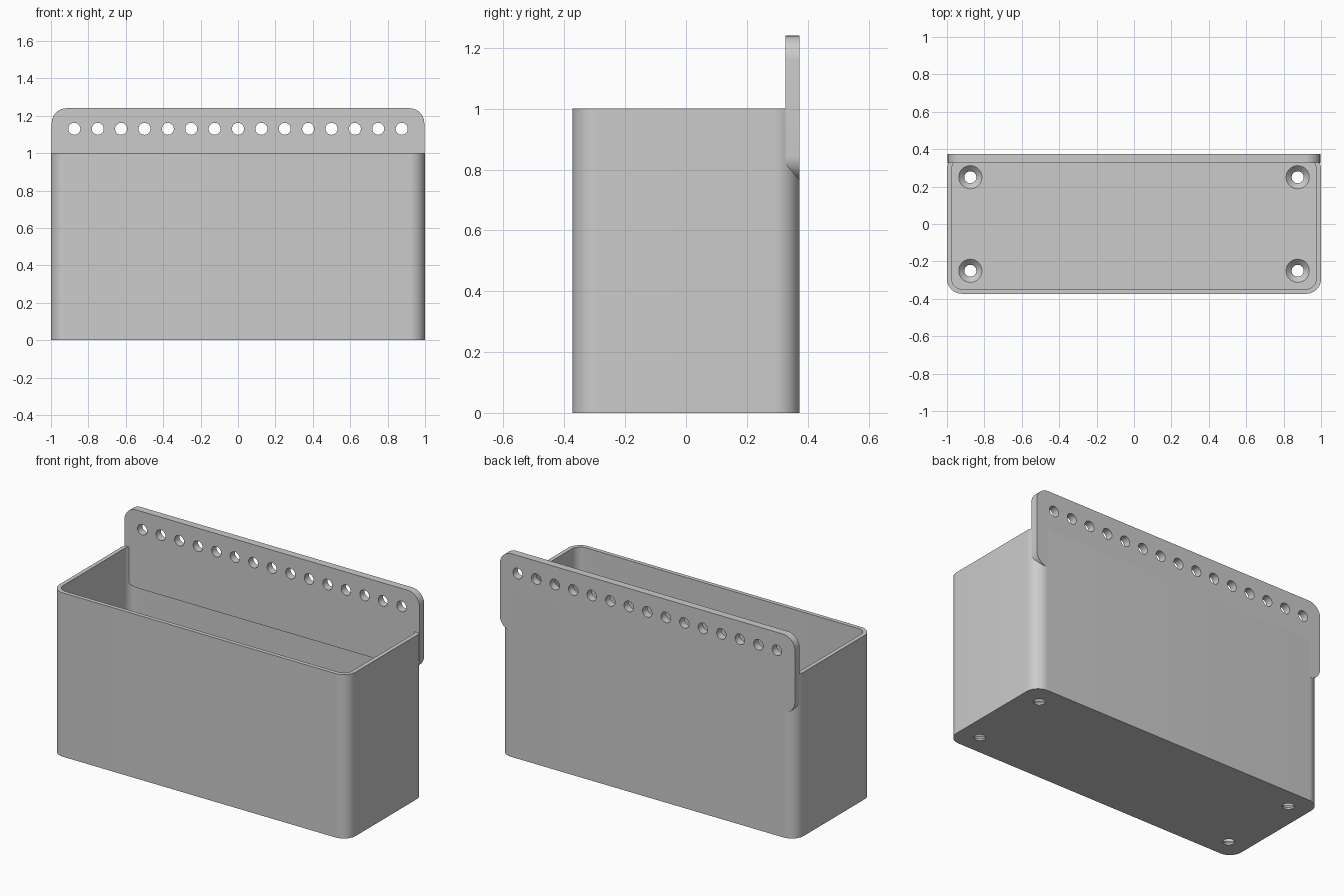
import bpy
import bmesh
from math import cos, sin, pi, radians
from mathutils import Matrix

cube = bpy.data.objects.get("Cube")
if cube:
    bpy.data.objects.remove(cube, do_unlink=True)

HALF_X, HALF_Y, BOX_H = 1.0, 0.373, 1.0
WALL, FLOOR, RADIUS = 0.025, 0.04, 0.08
PLATE_FRONT, PLATE_LOW, PLATE_TOP = 0.327, 0.765, 1.24
HOLE_R, SINK_R = 0.032, 0.062

grey = bpy.data.materials.new("light grey plastic")
grey.use_nodes = True
colour = (0.6, 0.6, 0.6, 1)
grey.diffuse_color = colour
grey.node_tree.nodes["Principled BSDF"].inputs["Base Color"].default_value = colour


def make_object(name, bm):
    bmesh.ops.recalc_face_normals(bm, faces=bm.faces)
    mesh = bpy.data.meshes.new(name)
    bm.to_mesh(mesh)
    bm.free()
    mesh.materials.append(grey)
    obj = bpy.data.objects.new(name, mesh)
    bpy.context.collection.objects.link(obj)
    return obj


def rounded_prism(name, hx, hy, r, low, high, matrix=Matrix()):
    """Rounded rectangle in x and y, extruded from low to high."""
    bm = bmesh.new()
    steps = 12
    ring = []
    for quarter, (sx, sy) in enumerate([(1, 1), (-1, 1), (-1, -1), (1, -1)]):
        for i in range(steps + 1):
            a = (quarter + i / steps) * pi / 2
            ring.append(bm.verts.new((sx * (hx - r) + r * cos(a),
                                      sy * (hy - r) + r * sin(a), low)))
    base = bm.faces.new(ring)
    top = bmesh.ops.extrude_face_region(bm, geom=[base])["geom"]
    verts = [v for v in top if isinstance(v, bmesh.types.BMVert)]
    bmesh.ops.translate(bm, verts=verts, vec=(0, 0, high - low))
    bmesh.ops.transform(bm, matrix=matrix, verts=bm.verts)
    return make_object(name, bm)


def drill(name, r_low, r_high, depth, matrices):
    """One cutter holding a cone or cylinder at each matrix."""
    bm = bmesh.new()
    for m in matrices:
        bmesh.ops.create_cone(bm, cap_ends=True, segments=32, radius1=r_low,
                              radius2=r_high, depth=depth, matrix=m)
    return make_object(name, bm)


def cut(obj, cutter):
    cutter.hide_render = True
    mod = obj.modifiers.new("cut", 'BOOLEAN')
    mod.operation, mod.solver, mod.object = 'DIFFERENCE', 'EXACT', cutter
    bpy.context.view_layer.objects.active = obj
    bpy.ops.object.modifier_apply(modifier=mod.name)
    bpy.data.objects.remove(cutter, do_unlink=True)


# Open box with rounded upright corners
box = rounded_prism("planter_box", HALF_X, HALF_Y, RADIUS, 0, BOX_H)
cut(box, rounded_prism("cavity", HALF_X - WALL, HALF_Y - WALL, RADIUS - WALL,
                       FLOOR, BOX_H + 0.1))

# Countersunk screw holes in the floor
corners = [(x, y) for x in (-0.875, 0.875) for y in (-0.25, 0.25)]
cut(box, drill("floor_holes", HOLE_R, HOLE_R, 0.3,
               [Matrix.Translation((x, y, 0)) for x, y in corners]))
cut(box, drill("countersinks", HOLE_R, SINK_R + 0.01, 0.04,
               [Matrix.Translation((x, y, FLOOR - 0.01)) for x, y in corners]))

# Raised back plate with rounded corners
stand_up = Matrix.Translation((0, 0, (PLATE_TOP + PLATE_LOW) / 2)) @ Matrix.Rotation(pi / 2, 4, 'X')
plate = rounded_prism("back_plate", HALF_X - 0.004, (PLATE_TOP - PLATE_LOW) / 2,
                      RADIUS, -HALF_Y, -PLATE_FRONT, stand_up)

# Row of mounting holes
cut(plate, drill("mounting_holes", HOLE_R, HOLE_R, 0.3,
                 [Matrix.Translation((i * 0.125, HALF_Y, 1.13)) @ Matrix.Rotation(pi / 2, 4, 'X')
                  for i in range(-7, 8)]))

# Smooth rounded corners, crisp rims
bpy.ops.object.select_all(action='DESELECT')
for obj in (box, plate):
    obj.select_set(True)
bpy.context.view_layer.objects.active = box
bpy.ops.object.shade_smooth_by_angle(angle=radians(30))
